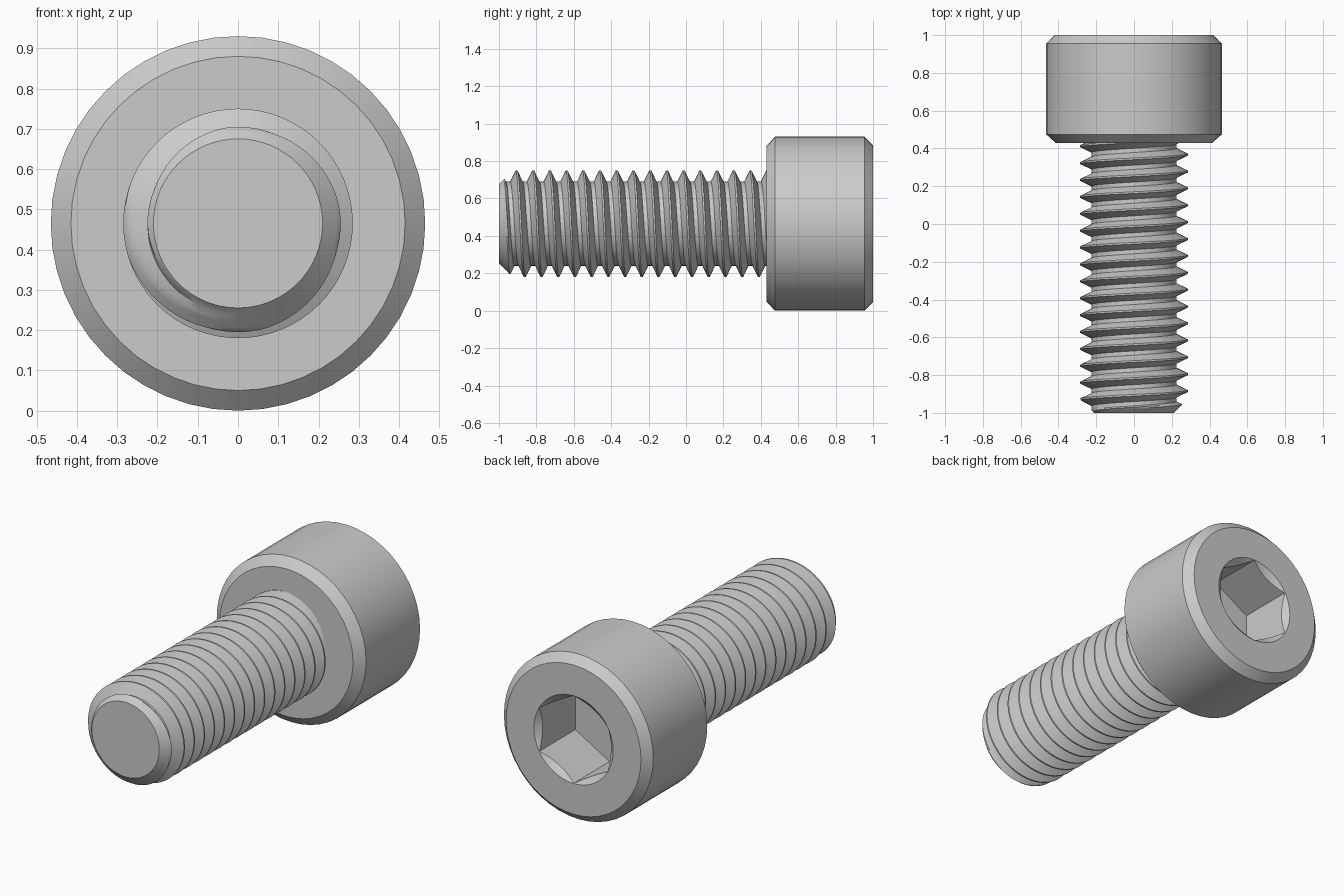
import bpy, bmesh
from math import pi, cos, sin

if "Cube" in bpy.data.objects:
    bpy.data.objects.remove(bpy.data.objects["Cube"])

ZC = 0.465          # height of the bolt axis, which runs along y
N = 48              # sides around the axis


def skin(name, column, n):
    """Skin columns of (radius, y) points placed around the y axis."""
    bm = bmesh.new()
    cols = []
    for i in range(n + 1):
        a = 2 * pi * i / n
        cols.append([bm.verts.new((r * cos(a), y, ZC + r * sin(a))) for r, y in column(a)])
    for c0, c1 in zip(cols, cols[1:]):
        for j in range(len(c0) - 1):
            bm.faces.new((c0[j], c1[j], c1[j + 1], c0[j + 1]))
    bmesh.ops.remove_doubles(bm, verts=bm.verts[:], dist=1e-5)
    bmesh.ops.recalc_face_normals(bm, faces=bm.faces[:])
    me = bpy.data.meshes.new(name)
    bm.to_mesh(me)
    bm.free()
    ob = bpy.data.objects.new(name, me)
    bpy.context.collection.objects.link(ob)
    bpy.ops.object.select_all(action='DESELECT')
    ob.select_set(True)
    bpy.context.view_layer.objects.active = ob
    bpy.ops.object.shade_smooth_by_angle(angle=pi / 6)
    return ob


# Head: chamfered cylinder with a countersunk hex socket
RIM, APOTHEM, FLOOR = 0.247, 0.213, 0.68


def head_column(a):
    # hexagon with corners at top and bottom
    h = APOTHEM / cos((a + pi / 6) % (pi / 3) - pi / 6)
    return [(0, 0.43), (0.415, 0.43), (0.465, 0.475), (0.465, 0.955), (0.42, 1.0),
            (RIM, 1.0), (h, 1.0 - (RIM - h) * 0.85), (h, FLOOR), (0, FLOOR)]


skin("socket_head", head_column, N)

# Shank: helical V thread with a chamfered tip
PITCH, CREST_R, ROOT_R = 0.0894, 0.285, 0.225
CREST_W, ROOT_W = PITCH / 20, PITCH / 8      # half widths of the flats
FLANK = PITCH / 2 - CREST_W - ROOT_W
SUB = 4
OFFSETS = ([-CREST_W] + [CREST_W + FLANK * k / SUB for k in range(SUB + 1)]
           + [PITCH / 2 + ROOT_W + FLANK * k / SUB for k in range(SUB)])


def thread_column(a):
    start = 0.345 - PITCH * (a - pi / 2) / (2 * pi)
    pts = [(0, -1.0)]
    for turn in range(-17, 4):
        for off in OFFSETS:
            y = min(max(start + turn * PITCH + off, -1.0), 0.45)
            d = abs((y - start + PITCH / 2) % PITCH - PITCH / 2)
            t = min(max((d - CREST_W) / FLANK, 0), 1)
            r = CREST_R + (ROOT_R - CREST_R) * t
            pts.append((min(r, 0.21 + 1.05 * (y + 1)), y))
    return pts + [(0, 0.45)]


skin("threaded_shank", thread_column, 64)
